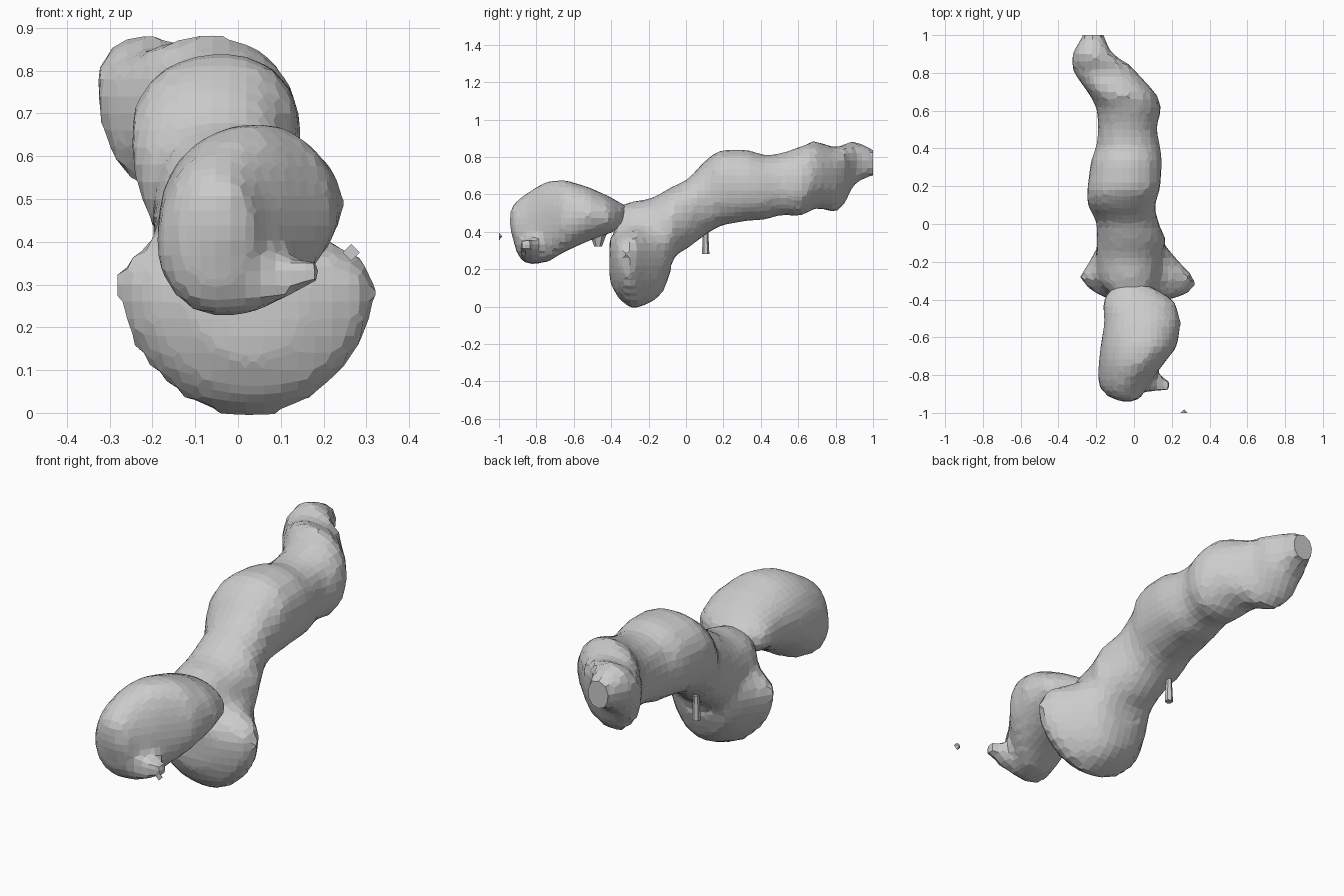
import bpy, bmesh, math


def power(v, e):
    return math.copysign(abs(v) ** e, v)


def loft(bm, rows, axis="y", n=18, square=2.2):
    """Rows: position, a_min, a_max, a_mid, b_min, b_max, b_mid."""
    rings = []
    e = 2 / square
    for t, a0, a1, ca, b0, b1, cb in rows:
        ring = []
        for i in range(n):
            u, v = (power(f(2 * math.pi * i / n), e) for f in (math.cos, math.sin))
            a = ca + u * (a1 - ca if u > 0 else ca - a0)
            b = cb + v * (b1 - cb if v > 0 else cb - b0)
            ring.append(bm.verts.new((a, t, b) if axis == "y" else (t, a, b)))
        rings.append(ring)
    for r, s in zip(rings, rings[1:]):
        for i in range(n):
            j = (i + 1) % n
            bm.faces.new((r[i], r[j], s[j], s[i]))
    bm.faces.new(rings[0][::-1])
    bm.faces.new(rings[-1])


def add_object(name, bm):
    me = bpy.data.meshes.new(name)
    bm.to_mesh(me)
    bm.free()
    ob = bpy.data.objects.new(name, me)
    bpy.context.collection.objects.link(ob)
    return ob


def make(name, lofts, voxel):
    """Fuse several lofts into one faceted skin, trimmed flat at y = 1."""
    bm = bmesh.new()
    for args in lofts:
        part = bmesh.new()
        loft(part, **args)
        bmesh.ops.recalc_face_normals(part, faces=part.faces)
        tmp = bpy.data.meshes.new("part")
        part.to_mesh(tmp)
        part.free()
        bm.from_mesh(tmp)
        bpy.data.meshes.remove(tmp)
    ob = add_object(name, bm)
    mod = ob.modifiers.new("Blend", "REMESH")
    mod.mode = "VOXEL"
    mod.voxel_size = voxel
    bm = bmesh.new()
    bm.from_object(ob, bpy.context.evaluated_depsgraph_get())
    ob.modifiers.clear()
    cut = bmesh.ops.bisect_plane(bm, geom=bm.verts[:] + bm.edges[:] + bm.faces[:],
                                 plane_co=(0, 1, 0), plane_no=(0, 1, 0), clear_outer=True)
    rim = [g for g in cut["geom_cut"] if isinstance(g, bmesh.types.BMEdge)]
    if rim:
        bmesh.ops.holes_fill(bm, edges=rim, sides=0)
    bm.to_mesh(ob.data)
    bm.free()
    return ob


# Long rising trunk with a flat tail end
trunk = [
    (-0.38, -0.12, 0.08, 0.00, 0.34, 0.53, 0.44),
    (-0.30, -0.19, 0.13, -0.02, 0.25, 0.56, 0.40),
    (-0.18, -0.20, 0.15, -0.03, 0.22, 0.58, 0.40),
    (-0.08, -0.20, 0.17, -0.03, 0.26, 0.64, 0.43),
    (0.01, -0.20, 0.13, -0.03, 0.31, 0.68, 0.50),
    (0.10, -0.25, 0.11, -0.06, 0.38, 0.78, 0.61),
    (0.18, -0.25, 0.14, -0.04, 0.43, 0.84, 0.67),
    (0.34, -0.23, 0.15, -0.03, 0.46, 0.84, 0.65),
    (0.41, -0.20, 0.14, -0.03, 0.46, 0.81, 0.64),
    (0.51, -0.19, 0.12, -0.03, 0.49, 0.82, 0.65),
    (0.62, -0.20, 0.15, -0.03, 0.48, 0.86, 0.66),
    (0.69, -0.24, 0.12, -0.08, 0.53, 0.89, 0.70),
    (0.80, -0.32, 0.02, -0.16, 0.50, 0.85, 0.74),
    (0.85, -0.33, -0.03, -0.19, 0.55, 0.87, 0.77),
    (0.90, -0.33, -0.12, -0.23, 0.66, 0.89, 0.80),
    (1.00, -0.27, -0.16, -0.21, 0.70, 0.84, 0.77),
    (1.08, -0.26, -0.16, -0.21, 0.70, 0.83, 0.77),
]
# Broad hanging belly
belly = [
    (-0.41, -0.10, 0.14, 0.02, 0.14, 0.36, 0.27),
    (-0.38, -0.18, 0.26, 0.04, 0.07, 0.39, 0.29),
    (-0.34, -0.25, 0.33, 0.04, 0.015, 0.41, 0.29),
    (-0.28, -0.29, 0.32, 0.03, -0.015, 0.44, 0.31),
    (-0.20, -0.24, 0.24, 0.03, 0.01, 0.44, 0.31),
    (-0.13, -0.20, 0.18, 0.02, 0.06, 0.44, 0.32),
    (-0.08, -0.16, 0.14, 0.00, 0.18, 0.44, 0.35),
]
make("body", [dict(rows=trunk), dict(rows=belly, square=1.9)], 0.04)

# Drooping head with a side-pointing jaw
head = [
    (-0.94, -0.08, 0.02, -0.03, 0.41, 0.53, 0.47),
    (-0.90, -0.16, 0.05, -0.05, 0.27, 0.57, 0.41),
    (-0.85, -0.19, 0.08, -0.04, 0.22, 0.61, 0.38),
    (-0.75, -0.19, 0.15, 0.02, 0.23, 0.67, 0.43),
    (-0.65, -0.18, 0.23, 0.06, 0.29, 0.68, 0.47),
    (-0.52, -0.16, 0.25, 0.06, 0.35, 0.64, 0.49),
    (-0.41, -0.17, 0.22, 0.03, 0.39, 0.59, 0.48),
    (-0.36, -0.14, 0.15, 0.00, 0.41, 0.56, 0.48),
    (-0.31, -0.08, 0.05, -0.02, 0.44, 0.54, 0.48),
]
jaw = [
    (-0.08, -0.88, -0.70, -0.80, 0.23, 0.36, 0.30),
    (0.03, -0.89, -0.76, -0.83, 0.23, 0.37, 0.30),
    (0.10, -0.89, -0.79, -0.85, 0.26, 0.36, 0.31),
    (0.20, -0.88, -0.83, -0.86, 0.31, 0.36, 0.335),
]
make("head", [dict(rows=head, square=2.05), dict(rows=jaw, axis="x")], 0.035)


# Small protruding and loose fragments
def fragment(name, loc, top, bottom, depth, sides, tilt=0.0):
    bm = bmesh.new()
    bmesh.ops.create_cone(bm, cap_ends=True, segments=sides, radius1=bottom,
                          radius2=top, depth=depth)
    ob = add_object(name, bm)
    ob.location = loc
    ob.rotation_euler.x = tilt


fragment("under_peg", (-0.13, 0.105, 0.34), 0.014, 0.02, 0.12, 6)
fragment("chin_nub", (0.05, -0.47, 0.36), 0.05, 0.02, 0.08, 6)
fragment("loose_chip", (0.265, -0.991, 0.375), 0.0, 0.02, 0.018, 4, -math.pi / 2)
